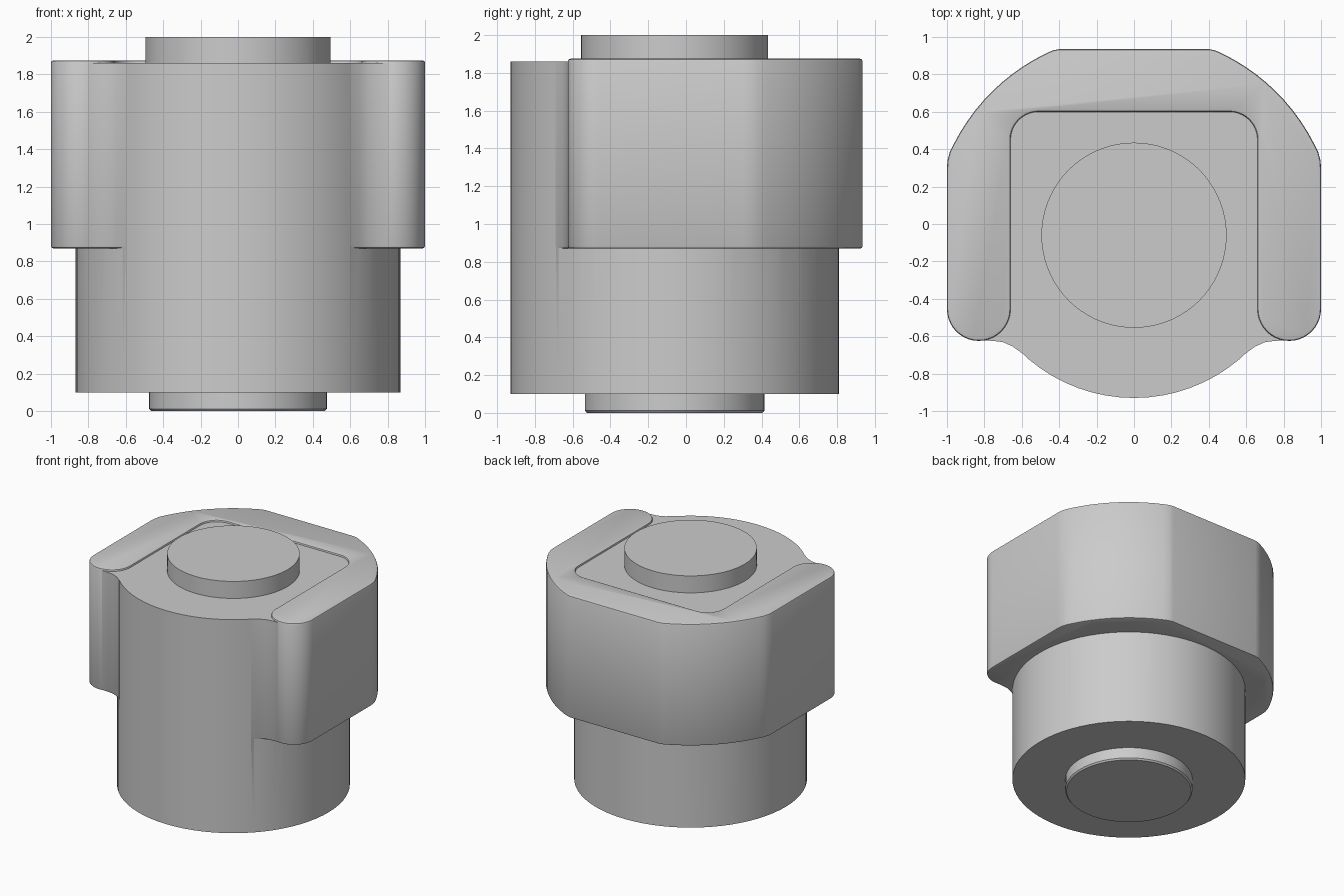
import bpy, bmesh
from math import sin, cos, radians, pi

if "Cube" in bpy.data.objects:
    bpy.data.objects.remove(bpy.data.objects["Cube"])

CY = -0.06        # y of the turned axis
Z0, Z1 = 0.87, 1.86


def arc(cx, cy, r, a0, a1, n):
    return [(cx + r * cos(radians(a0 + (a1 - a0) * i / n)),
             cy + r * sin(radians(a0 + (a1 - a0) * i / n))) for i in range(n + 1)]


def mirrored(half):
    return half + [(-x, y) for x, y in reversed(half)]


def finish(name, bm):
    bmesh.ops.recalc_face_normals(bm, faces=bm.faces[:])
    me = bpy.data.meshes.new(name)
    bm.to_mesh(me)
    bm.free()
    ob = bpy.data.objects.new(name, me)
    bpy.context.collection.objects.link(ob)
    return ob


def prism(name, outline, z0, z1, bevel_levels):
    bm = bmesh.new()
    face = bm.faces.new([bm.verts.new((x, y, z0)) for x, y in outline])
    ext = bmesh.ops.extrude_face_region(bm, geom=[face], use_keep_orig=True)
    for v in ext["geom"]:
        if isinstance(v, bmesh.types.BMVert):
            v.co.z = z1
    rim = [e for e in bm.edges
           if any(all(abs(v.co.z - z) < 1e-5 for v in e.verts) for z in bevel_levels)]
    bmesh.ops.bevel(bm, geom=rim, offset=0.013, segments=2, profile=0.5, affect='EDGES')
    return finish(name, bm)


def lathe(name, profile, n=72):
    bm = bmesh.new()
    rings = [[bm.verts.new((r * cos(2 * pi * i / n), CY + r * sin(2 * pi * i / n), z))
              for i in range(n)] for r, z in profile]
    for a, b in zip(rings, rings[1:]):
        for i in range(n):
            j = (i + 1) % n
            bm.faces.new((a[i], a[j], b[j], b[i]))
    bm.faces.new(rings[0])
    bm.faces.new(rings[-1])
    return finish(name, bm)


# turned body with top and bottom bosses
body = lathe("body", [(0.465, 0), (0.475, 0.012), (0.475, 0.10), (0.87, 0.10),
                      (0.87, Z1), (0.495, Z1), (0.495, 2.0)])

# U-shaped clamp with rounded arm ends, rising slightly above the body
half = ([(0.40, 0.935), (0.435, 0.928)]
        + arc(0, CY, 1.08, 64, 27, 10)
        + [(0.985, 0.385), (0.997, 0.34), (1.0, 0.30)]
        + arc(0.83, -0.455, 0.17, 0, -180, 20)
        + arc(0.51, 0.45, 0.15, 0, 90, 10))
clamp = prism("clamp", mirrored(half), Z0, 1.875, (Z0, 1.875))

# web between the arms, blending into the round front
web = prism("web", mirrored([(0.70, 0.70), (0.83, 0.40), (0.82, -0.622), (0.75, -0.625),
                             (0.70, -0.632), (0.65, -0.654), (0.60, -0.69), (0.50, -0.60)]),
            Z0, Z1, (Z0,))

# join everything into one solid
bpy.context.view_layer.objects.active = body
for part in (clamp, web):
    mod = body.modifiers.new("join", 'BOOLEAN')
    mod.operation = 'UNION'
    mod.solver = 'EXACT'
    mod.object = part
    bpy.ops.object.modifier_apply(modifier=mod.name)
    bpy.data.objects.remove(part)

bpy.ops.object.select_all(action='DESELECT')
body.select_set(True)
bpy.ops.object.shade_smooth_by_angle(angle=radians(25))
